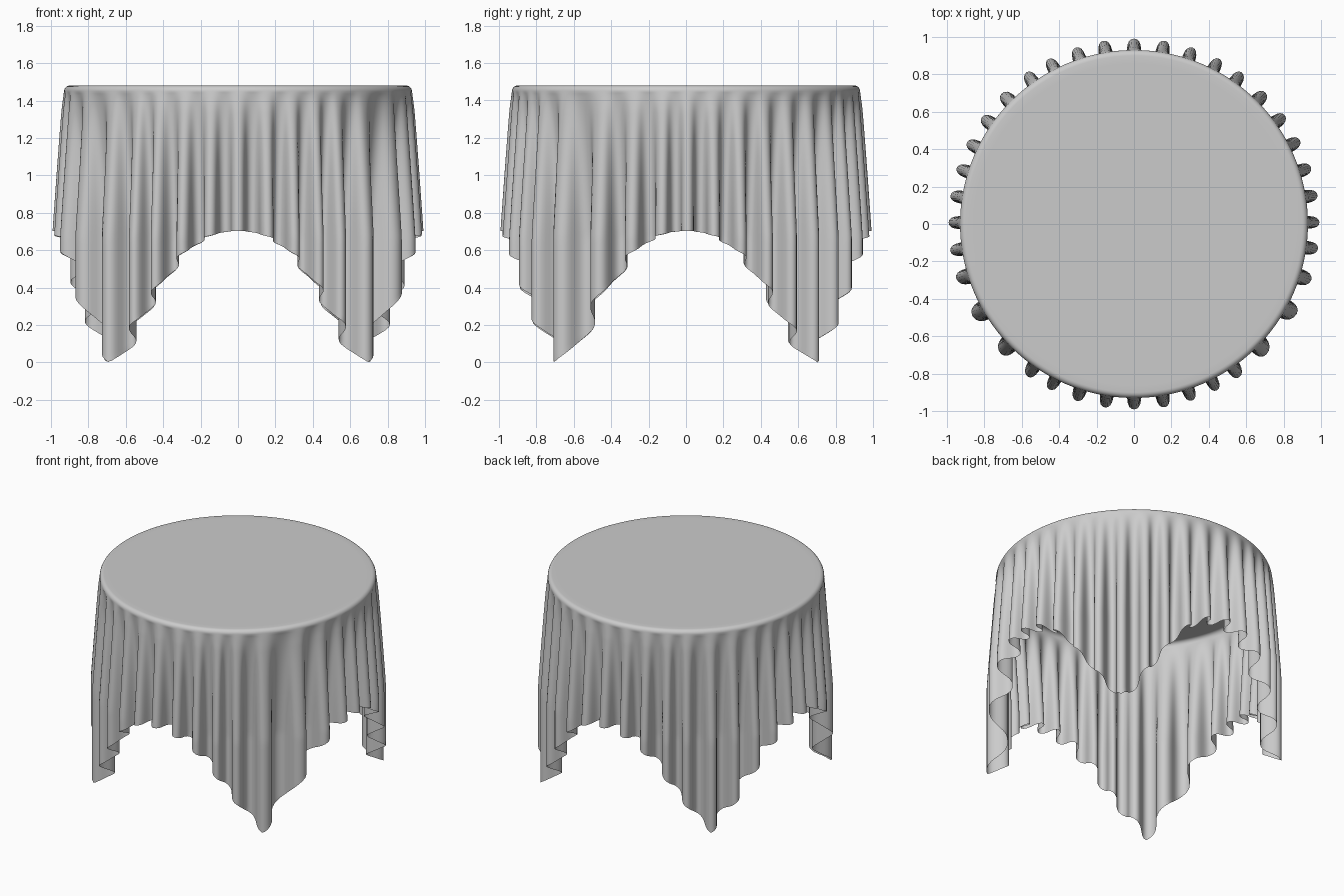
import bpy, bmesh, math

if "Cube" in bpy.data.objects:
    bpy.data.objects.remove(bpy.data.objects["Cube"])

TOP, R, FILLET, HALF = 1.48, 0.90, 0.03, 1.69   # table top, flat radius, rim rounding, half side of cloth
SUB, ROWS = 18, 44

# Angles of the fold crests, measured around the table
PEAKS = [0.5, 9, 17.7, 26.8, 35.7, 45, 54.7, 62.7, 71.7, 80.5, 90, 99.5, 108.2, 117.4,
         125.3, 135.4, 145, 154, 162.5, 171.2, 179.5, 188.3, 197, 209.7, 224.2, 235.2,
         242.9, 252, 261, 270, 279.5, 288.2, 296.5, 304.4, 315.4, 331.1, 342.5, 352.4]


def hang_length(a):
    """Cloth left over past the rim in direction a (square cloth on a round table)."""
    m = a + math.radians(4.5) * math.sin(4 * a) - math.radians(1.5) * math.sin(8 * a)
    edge = HALF / max(abs(math.cos(m)), abs(math.sin(m)))
    return edge - R - FILLET * math.pi / 2


def drape_point(a, phase, gap, d):
    """Point at drop d below the rim, pushed in and out by the fold wave."""
    t = min(d / 0.78, 1.0)
    size = min(1.25, max(0.85, gap / math.radians(9.5)))
    out = 0.06 * t ** 0.9 + 0.004 * min(1, d / 0.1)
    inn = 0.065 * t ** 0.75 * size
    c = math.cos(phase)
    r = R + FILLET + (out - inn) / 2 + c * (out + inn) / 2
    swing = 0.36 * min(1.0, d / 0.7) ** 0.8
    ang = a + swing * math.sin(2 * phase) * gap / (2 * math.pi)
    return (r * math.cos(ang), r * math.sin(ang), TOP - FILLET - d * 0.997)


# Columns: (angle, phase within fold, fold spacing)
n = len(PEAKS)
gaps = [(PEAKS[(i + 1) % n] - PEAKS[i]) % 360 for i in range(n)]
columns = []
for i, p in enumerate(PEAKS):
    for k in range(SUB):
        f = k / SUB
        near = gaps[i - 1] if f < 0.5 else gaps[(i + 1) % n]
        w = abs(f - 0.5)                       # blend spacing smoothly between folds
        gap = gaps[i] * (1 - w) + near * w
        columns.append((math.radians(p + f * gaps[i]), 2 * math.pi * f, math.radians(gap)))

bm = bmesh.new()
rings = []
# Flat top and rounded rim
profile = [(R - 0.04, TOP)] + [(R + FILLET * math.sin(q), TOP - FILLET + FILLET * math.cos(q))
                               for q in (math.pi / 2 * j / 5 for j in range(5))]
for r, z in profile:
    rings.append([bm.verts.new((r * math.cos(a), r * math.sin(a), z)) for a, _, _ in columns])
# Hanging folds down to the hem
for j in range(ROWS + 1):
    v = (j / ROWS) ** 1.2
    rings.append([bm.verts.new(drape_point(a, ph, g, v * hang_length(a))) for a, ph, g in columns])

bm.faces.new(rings[0])
m = len(columns)
for up, low in zip(rings, rings[1:]):
    for i in range(m):
        k = (i + 1) % m
        bm.faces.new((up[i], low[i], low[k], up[k]))

# Stand on z = 0
lowest = min(v.co.z for v in bm.verts)
for v in bm.verts:
    if v.co.z < TOP - FILLET:
        v.co.z -= lowest * (TOP - FILLET - v.co.z) / (TOP - FILLET - lowest)

mesh = bpy.data.meshes.new("tablecloth")
bm.to_mesh(mesh)
bm.free()
cloth = bpy.data.objects.new("tablecloth", mesh)
bpy.context.collection.objects.link(cloth)
bpy.context.view_layer.objects.active = cloth
cloth.select_set(True)
bpy.ops.object.shade_smooth_by_angle(angle=math.radians(60))
